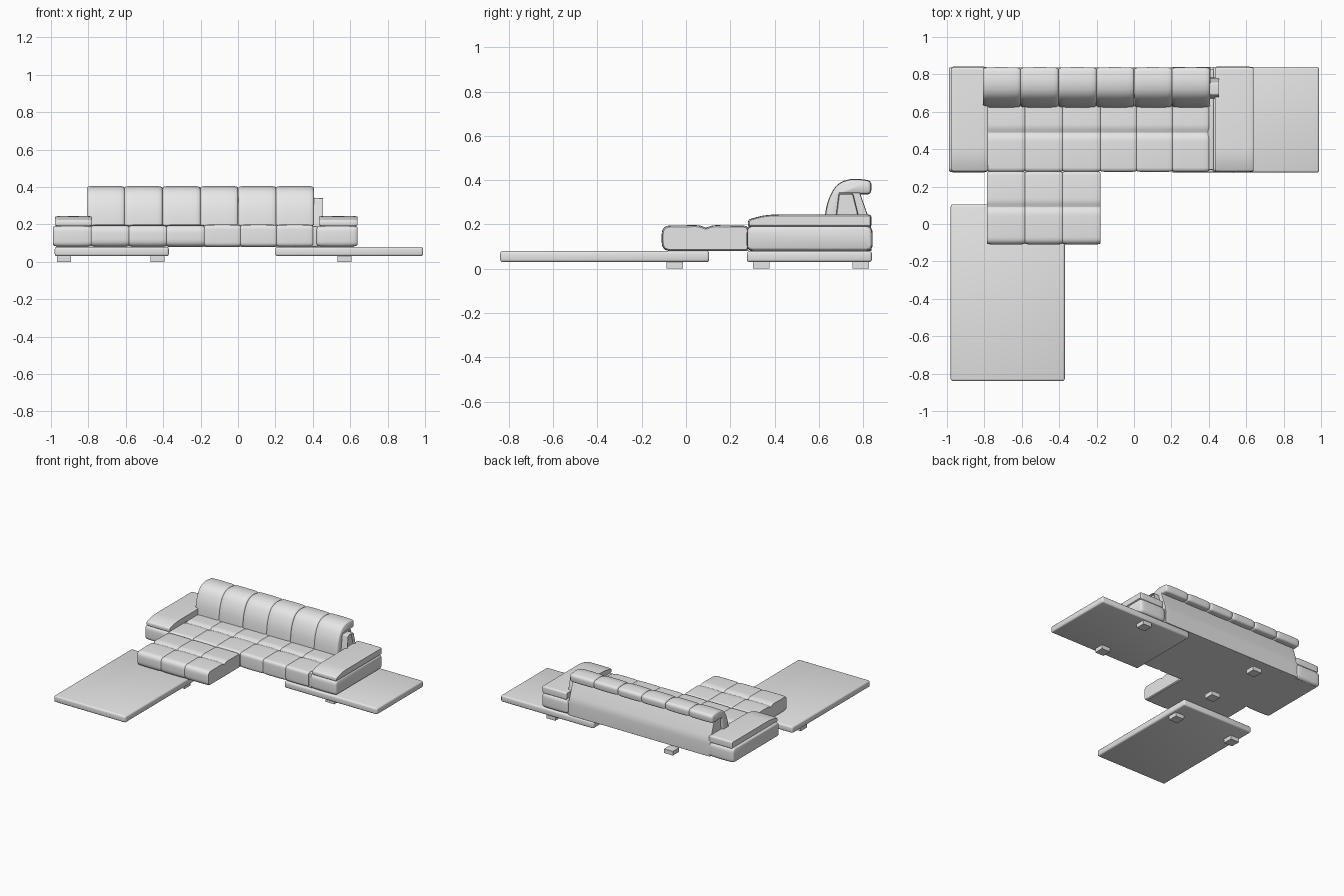
import bpy, bmesh, math
from mathutils import Vector

cube = bpy.data.objects.get("Cube")
if cube:
    bpy.data.objects.remove(cube, do_unlink=True)

mat = bpy.data.materials.new("light_grey_upholstery")
grey = (0.8, 0.8, 0.8, 1)
mat.use_nodes = True
mat.diffuse_color = grey
mat.node_tree.nodes["Principled BSDF"].inputs["Base Color"].default_value = grey


def finish(name, bm):
    bmesh.ops.recalc_face_normals(bm, faces=bm.faces)
    mesh = bpy.data.meshes.new(name)
    bm.to_mesh(mesh)
    bm.free()
    mesh.materials.append(mat)
    obj = bpy.data.objects.new(name, mesh)
    bpy.context.collection.objects.link(obj)
    bpy.ops.object.select_all(action='DESELECT')
    obj.select_set(True)
    bpy.context.view_layer.objects.active = obj
    bpy.ops.object.shade_smooth_by_angle(angle=math.radians(40))
    return obj


def box(name, x, y, z, bevel=0.0):
    """Box between the given ranges, with rounded edges."""
    bm = bmesh.new()
    bmesh.ops.create_cube(bm, size=1)
    for v in bm.verts:
        v.co = [(a + b) / 2 + c * (b - a) for c, (a, b) in zip(v.co, (x, y, z))]
    if bevel:
        bmesh.ops.bevel(bm, geom=bm.edges[:], offset=bevel, segments=3,
                        profile=0.5, affect='EDGES')
    return finish(name, bm)


def rounded(corners, steps=5):
    """Closed (y, z, radius) outline with every corner softened."""
    out = []
    n = len(corners)
    for i, (y, z, r) in enumerate(corners):
        p = Vector((y, z))
        ends = []
        for q in (corners[i - 1], corners[(i + 1) % n]):
            d = Vector(q[:2]) - p
            ends.append(p + d.normalized() * min(r, d.length * 0.49))
        for k in range(steps + 1):
            t = k / steps
            out.append(ends[0] * (1 - t) ** 2 + p * 2 * t * (1 - t) + ends[1] * t * t)
    return out


def cushion(name, corners, x0, x1, cells=1, dip=0.01):
    """Outline swept along x, drawn in at both ends and at each seam."""
    pts = rounded(corners)
    n = len(pts)
    normals = []
    for i in range(n):
        t = (pts[(i + 1) % n] - pts[i - 1]).normalized()
        normals.append(Vector((t.y, -t.x)))
    edge = [(0, 1), (0.003, 0.6), (0.009, 0.3), (0.025, 0.12), (0.05, 0.05)]
    w = (x1 - x0) / cells
    stations = []
    for c in range(cells):
        a = x0 + c * w
        stations += [(a + d, s) for d, s in edge[1 if c else 0:]]
        stations += [(a + w / 2, 0)]
        stations += [(a + w - d, s) for d, s in reversed(edge)]
    bm = bmesh.new()
    rings = [[bm.verts.new((x, *(p - m * dip * s))) for p, m in zip(pts, normals)]
             for x, s in stations]
    for a, b in zip(rings, rings[1:]):
        for i in range(n):
            j = (i + 1) % n
            bm.faces.new((a[i], a[j], b[j], b[i]))
    bm.faces.new(rings[0])
    bm.faces.new(rings[-1])
    return finish(name, bm)


def seat_outline(front, back, seam, low, top, nose):
    """Seat side outline with one cross seam pressed into the top."""
    return [(front, low, nose), (back, low, 0.015), (back, top - 0.003, 0.02),
            (seam + 0.03, top, 0.02), (seam, top - 0.012, 0.004),
            (seam - 0.03, top, 0.02), (front, top - 0.002, nose)]


# Low platforms
box("front_platform", (-0.98, -0.37), (-0.84, 0.105), (0.03, 0.08), 0.012)
box("side_platform", (0.2, 0.99), (0.275, 0.84), (0.03, 0.08), 0.012)

# Feet
for i, (x, y) in enumerate([(-0.93, -0.05), (-0.43, -0.05), (-0.43, 0.34),
                            (-0.43, 0.79), (0.57, 0.34), (0.57, 0.79)]):
    box(f"foot_{i + 1}", (x - 0.037, x + 0.037), (y - 0.037, y + 0.037), (0, 0.032))

# Flat undersides
box("sofa_underside", (-0.97, 0.62), (0.3, 0.82), (0.08, 0.11))
box("chaise_underside", (-0.77, -0.19), (-0.08, 0.3), (0.08, 0.11))

# Tufted seats
cushion("chaise_seat", seat_outline(-0.11, 0.282, 0.09, 0.08, 0.197, 0.04),
        -0.785, -0.18, 3, 0.007)
main = seat_outline(0.278, 0.72, 0.487, 0.08, 0.2, 0.025)
cushion("inner_seat", main, -0.785, -0.18, 3, 0.007)
cushion("outer_seat", main, -0.18, 0.4, 3, 0.007)

# Sloped back frame and its exposed end bracket
cushion("back_frame", [(0.66, 0.08, 0.004), (0.838, 0.08, 0.004), (0.836, 0.2, 0.03),
                       (0.785, 0.345, 0.004), (0.69, 0.345, 0.004)],
        -0.79, 0.41, 1, 0.002)
cushion("back_bracket", [(0.66, 0.1, 0.01), (0.79, 0.1, 0.01), (0.78, 0.24, 0.02),
                         (0.755, 0.34, 0.01), (0.69, 0.34, 0.01)],
        0.405, 0.435, 1, 0.004)
box("inner_side_panel", (0.395, 0.425), (0.29, 0.83), (0.08, 0.19), 0.005)

# Back cushions with rolled headrests
back = [(0.622, 0.19, 0.01), (0.70, 0.19, 0.01), (0.715, 0.335, 0.01),
        (0.836, 0.335, 0.02), (0.84, 0.398, 0.025), (0.75, 0.41, 0.04),
        (0.68, 0.385, 0.04), (0.635, 0.3, 0.06)]
for i in range(3):
    x = -0.808 + i * 0.405
    cushion(f"back_cushion_{i + 1}", back, x, x + 0.403, 2, 0.011)

# Armrests: bulging body, recessed band and sloped cap
body = [(0.274, 0.08, 0.03), (0.843, 0.08, 0.03), (0.843, 0.195, 0.035), (0.274, 0.195, 0.035)]
cap = [(0.28, 0.19, 0.01), (0.838, 0.19, 0.01), (0.838, 0.245, 0.015),
       (0.36, 0.245, 0.06), (0.28, 0.222, 0.012)]
for side, x0, x1 in (("right", -0.99, -0.78), ("left", 0.42, 0.64)):
    cushion(f"{side}_arm_body", body, x0, x1, 1, 0.014)
    box(f"{side}_arm_band", (x0 + 0.018, x1 - 0.012), (0.29, 0.83), (0.17, 0.222))
    cushion(f"{side}_arm_cap", cap, x0 + 0.012, x1, 1, 0.006)
